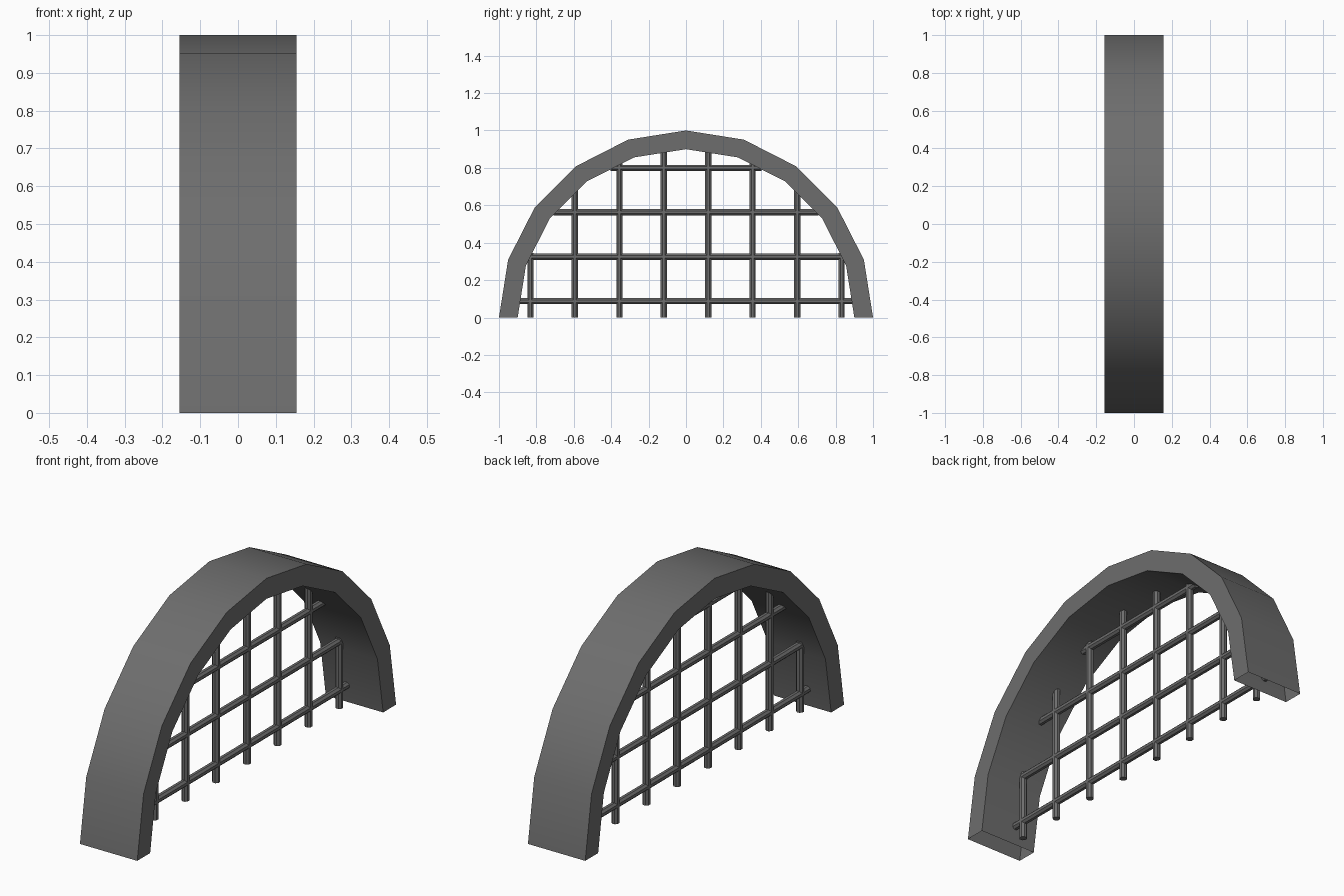
import bpy, bmesh, math
from mathutils import Matrix, Vector

if "Cube" in bpy.data.objects:
    bpy.data.objects.remove(bpy.data.objects["Cube"])

SEGS, R_OUT, R_IN, HALF_W = 10, 1.0, 0.9, 0.155
BAR_X, BAR_R, BAR_SIDES = -0.035, 0.018, 8

iron = bpy.data.materials.new("dark grey iron")
iron.diffuse_color = (0.155, 0.155, 0.155, 1)
iron.use_nodes = True
iron.node_tree.nodes["Principled BSDF"].inputs["Base Color"].default_value = iron.diffuse_color


def make_object(name, bm):
    mesh = bpy.data.meshes.new(name)
    bm.to_mesh(mesh)
    bm.free()
    mesh.materials.append(iron)
    obj = bpy.data.objects.new(name, mesh)
    bpy.context.collection.objects.link(obj)
    return obj


def reach(d):
    """Distance from an axis to the faceted inner arch at offset d."""
    step = math.pi / SEGS
    for i in range(SEGS // 2):
        a, b = i * step, (i + 1) * step
        z0, z1 = R_IN * math.sin(a), R_IN * math.sin(b)
        if z0 <= d <= z1:
            t = (d - z0) / (z1 - z0)
            return R_IN * ((1 - t) * math.cos(a) + t * math.cos(b))
    return 0


# Arch: a rectangular section swept round a half circle, hollow and open underneath
bm = bmesh.new()
rings = []
for i in range(SEGS + 1):
    a = math.pi * i / SEGS
    rings.append([bm.verts.new((x, r * math.cos(a), r * math.sin(a)))
                  for x, r in ((-HALF_W, R_OUT), (HALF_W, R_OUT),
                               (HALF_W, R_IN), (-HALF_W, R_IN))])
for p, q in zip(rings, rings[1:]):
    for k in range(4):
        n = (k + 1) % 4
        face = bm.faces.new((p[k], p[n], q[n], q[k]))
        face.normal_update()
        c = face.calc_center_median()
        # outward direction: radial for the curved walls, sideways for the flat ones
        out = (Vector((0, c.y, c.z)), Vector((1, 0, 0)),
               Vector((0, -c.y, -c.z)), Vector((-1, 0, 0)))[k]
        if face.normal.dot(out) < 0:
            face.normal_flip()
arch = make_object("arch_frame", bm)
bpy.context.view_layer.objects.active = arch
arch.select_set(True)
bpy.ops.object.shade_smooth_by_angle(angle=math.radians(30))
arch.select_set(False)


def add_bar(bm, start, end):
    start, end = Vector(start), Vector(end)
    d = end - start
    turn = d.to_track_quat('Z', 'Y').to_matrix().to_4x4()
    spin = Matrix.Rotation(math.pi / BAR_SIDES, 4, 'Z')
    bmesh.ops.create_cone(bm, cap_ends=True, segments=BAR_SIDES,
                          radius1=BAR_R, radius2=BAR_R, depth=d.length,
                          matrix=Matrix.Translation((start + end) / 2) @ turn @ spin)


# Upright bars
bm = bmesh.new()
for y in (0.119, 0.356, 0.595, 0.832):
    for s in (-1, 1):
        add_bar(bm, (BAR_X, s * y, 0), (BAR_X, s * y, reach(y) + 0.02))
make_object("upright_bars", bm)

# Cross bars
bm = bmesh.new()
for z in (0.088, 0.325, 0.563, 0.80):
    w = reach(z) + 0.015
    add_bar(bm, (BAR_X, -w, z), (BAR_X, w, z))
make_object("cross_bars", bm)
